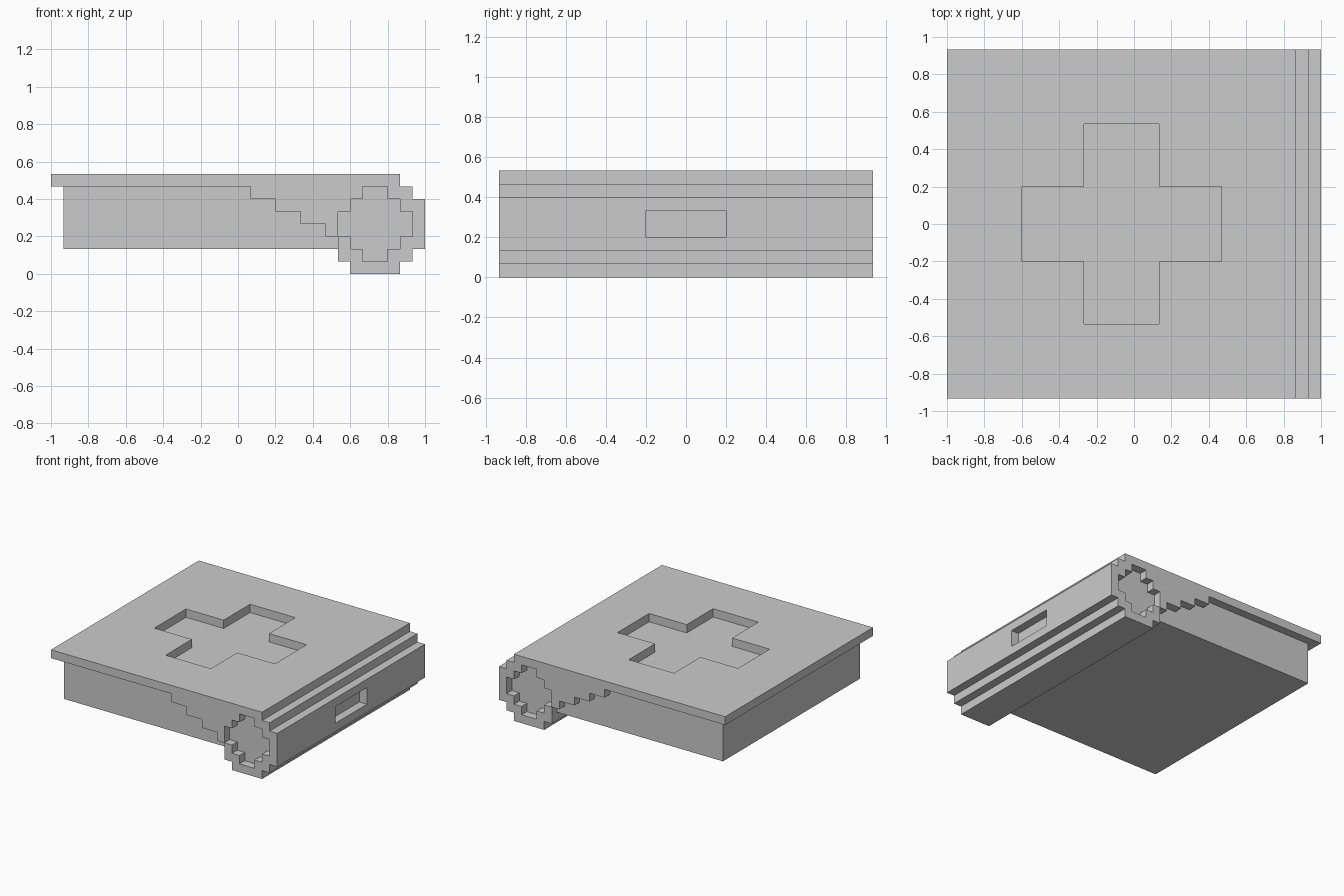
import bpy, bmesh
from mathutils import Vector

if "Cube" in bpy.data.objects:
    bpy.data.objects.remove(bpy.data.objects["Cube"])

U = 1 / 15  # one block of the blocky style


def prism(name, profile, start, end, to_xyz):
    """Extrude a 2D block-unit profile from start to end."""
    bm = bmesh.new()
    a = [bm.verts.new(Vector(to_xyz(p, q, start)) * U) for p, q in profile]
    b = [bm.verts.new(Vector(to_xyz(p, q, end)) * U) for p, q in profile]
    bm.faces.new(a)
    bm.faces.new(b[::-1])
    n = len(a)
    for i in range(n):
        j = (i + 1) % n
        bm.faces.new((a[i], b[i], b[j], a[j]))
    bmesh.ops.recalc_face_normals(bm, faces=bm.faces[:])
    mesh = bpy.data.meshes.new(name)
    bm.to_mesh(mesh)
    bm.free()
    obj = bpy.data.objects.new(name, mesh)
    bpy.context.collection.objects.link(obj)
    return obj


def along_x(p, q, d): return (d, p, q)
def along_y(p, q, d): return (p, d, q)
def along_z(p, q, d): return (p, q, d)


def rect(x0, x1, y0, y1):
    return [(x0, y0), (x1, y0), (x1, y1), (x0, y1)]


def cut(target, cutter):
    mod = target.modifiers.new("recess", 'BOOLEAN')
    mod.operation = 'DIFFERENCE'
    mod.solver = 'EXACT'
    mod.object = cutter
    cutter.hide_render = True
    bpy.context.view_layer.objects.active = target
    bpy.ops.object.modifier_apply(modifier=mod.name)
    bpy.data.objects.remove(cutter, do_unlink=True)


# Cover: top board, stepped gusset and rounded blocky spine in one profile
cover = prism("cover", [
    (-15, 8), (13, 8), (13, 7), (14, 7), (14, 6), (15, 6), (15, 2), (14, 2),
    (14, 1), (13, 1), (13, 0), (9, 0), (9, 1), (8, 1), (8, 3), (7, 3), (7, 4),
    (5, 4), (5, 5), (3, 5), (3, 6), (1, 6), (1, 7), (-15, 7)], -14, 14, along_y)

# Stepped round recess in both spine ends
quarter = [(3, 1), (2, 1), (2, 2), (1, 2), (1, 3)]
half = quarter + [(-x, z) for x, z in reversed(quarter)]
ring = half + [(-x, -z) for x, z in half]
s = 0.998  # keeps the recess just clear of the outer corner
ring = [(11 + x * s, 4 + z * s) for x, z in ring]
for side in (-1, 1):
    cut(cover, prism("spine_end_cutter", ring, side * 13, side * 15, along_y))

# Label slot on the spine
cut(cover, prism("slot_cutter", rect(-3, 3, 3, 5), 14, 16, along_x))

# Cross-shaped recess in the top board
cross = [(-9, -3), (-4, -3), (-4, -8), (2, -8), (2, -3), (7, -3),
         (7, 3), (2, 3), (2, 8), (-4, 8), (-4, 3), (-9, 3)]
cut(cover, prism("cross_cutter", cross, 6.995, 9, along_z))

# Page block, set in from the cover edges; its top is the cross floor
prism("pages", rect(-14, 8, -13, 13), 2, 7, along_z)
